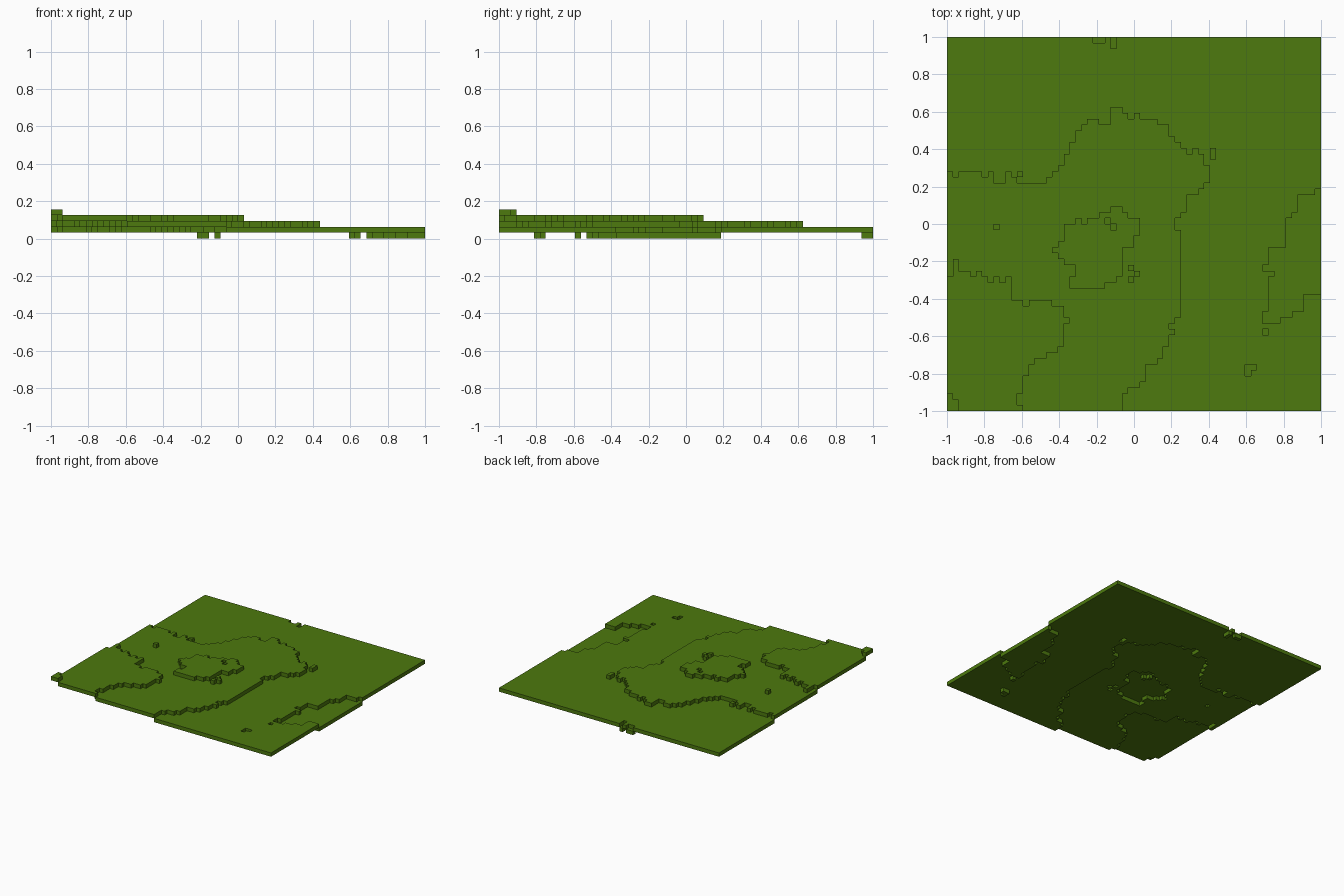
import bpy
import bmesh

cube = bpy.data.objects.get("Cube")
if cube:
    bpy.data.objects.remove(cube, do_unlink=True)

N = 64            # cells per side
S = 2.0 / N       # cell size, also the thickness of every layer

# Grass material
grass = bpy.data.materials.new("grass_green")
grass.use_nodes = True
GREEN = (0.074, 0.192, 0.0044, 1.0)
grass.diffuse_color = GREEN
bsdf = next(n for n in grass.node_tree.nodes if n.type == 'BSDF_PRINCIPLED')
bsdf.inputs["Base Color"].default_value = GREEN
bsdf.inputs["Roughness"].default_value = 0.9

# Height map: level 1 everywhere, (column, row) counted from the back right corner at -x, +y
height = {(c, r): 1 for c in range(N) for r in range(N)}


def region(steps):
    """Cells inside a closed stair outline; each step runs across to x, then along to y."""
    inside = set()
    y = steps[-1][1]
    for x, y2 in steps:
        for r in range(min(y, y2), max(y, y2)):
            inside ^= {(c, r) for c in range(x, N)}
        y = y2
    return inside


def paint(cells, level):
    for cell in cells:
        height[cell] = level


# Broad plateau
paint(region([
    (1, 24), (2, 23), (6, 24), (7, 23), (8, 25), (10, 23), (11, 24), (12, 25),
    (17, 24), (18, 23), (19, 22), (20, 20), (21, 18), (22, 16), (23, 15), (24, 14),
    (26, 15), (28, 12), (30, 13), (31, 14), (32, 13), (33, 14), (36, 15), (38, 17),
    (39, 18), (40, 19), (41, 20), (42, 19), (43, 20), (44, 22), (45, 25), (44, 26),
    (43, 27), (41, 30), (40, 31), (39, 33), (40, 48), (39, 49), (38, 50), (39, 51),
    (38, 53), (37, 55), (36, 56), (34, 59), (33, 60), (31, 61), (30, 64), (0, 23)]), 2)
paint([(12, 23), (45, 19), (45, 20)], 2)

# Front corner hill
paint(region([
    (1, 38), (2, 40), (4, 41), (5, 40), (6, 41), (7, 42), (8, 41), (9, 42), (10, 41),
    (11, 45), (13, 46), (14, 45), (18, 46), (19, 45), (19, 46), (20, 48), (21, 49),
    (20, 53), (19, 54), (17, 55), (15, 56), (14, 58), (13, 61), (12, 63), (13, 64),
    (0, 41)]), 3)

# Central hill with two pits, and loose bumps beside it
paint(region([
    (19, 35), (20, 32), (22, 31), (23, 32), (24, 31), (26, 30), (28, 29), (30, 30),
    (31, 31), (33, 34), (32, 36), (30, 41), (29, 42), (27, 43), (21, 41), (22, 39),
    (20, 38), (19, 37), (18, 36)]), 3)
paint([(27, 31), (28, 32)], 2)
paint([(8, 32), (31, 39), (32, 40), (31, 41)], 3)

# Corner peak
paint([(0, 61), (0, 62), (1, 62), (0, 63), (1, 63)], 4)

# Sunken hollow on the +x side, and small pits
paint(region([
    (63, 27), (60, 30), (59, 31), (58, 36), (55, 39), (54, 40), (56, 41), (55, 47),
    (54, 49), (57, 48), (59, 47), (61, 44), (64, 26)]), 0)
paint([(54, 50), (51, 56), (52, 56), (51, 57), (25, 0), (26, 0), (28, 0), (28, 1)], 0)


def build_layer(name, level):
    """One slab of cells, one cell thick, with walls only on its rim."""
    cells = {cell for cell, h in height.items() if h == level}
    bm = bmesh.new()
    cache = {}

    def vert(c, r, k):
        if (c, r, k) not in cache:
            cache[c, r, k] = bm.verts.new((c * S - 1, 1 - r * S, (level + k) * S))
        return cache[c, r, k]

    for c, r in cells:
        ring = [(c, r), (c, r + 1), (c + 1, r + 1), (c + 1, r)]
        bm.faces.new([vert(x, y, 1) for x, y in ring])
        bm.faces.new([vert(x, y, 0) for x, y in reversed(ring)])
        sides = [(c - 1, r), (c, r + 1), (c + 1, r), (c, r - 1)]
        for i, side in enumerate(sides):
            if side not in cells:
                a, b = ring[i], ring[(i + 1) % 4]
                bm.faces.new([vert(*a, 1), vert(*a, 0), vert(*b, 0), vert(*b, 1)])
    mesh = bpy.data.meshes.new(name)
    bm.to_mesh(mesh)
    bm.free()
    mesh.materials.append(grass)
    bpy.context.collection.objects.link(bpy.data.objects.new(name, mesh))


for level, name in enumerate(["hollow_floor", "ground", "plateau", "hilltops", "corner_peak"]):
    build_layer(name, level)
